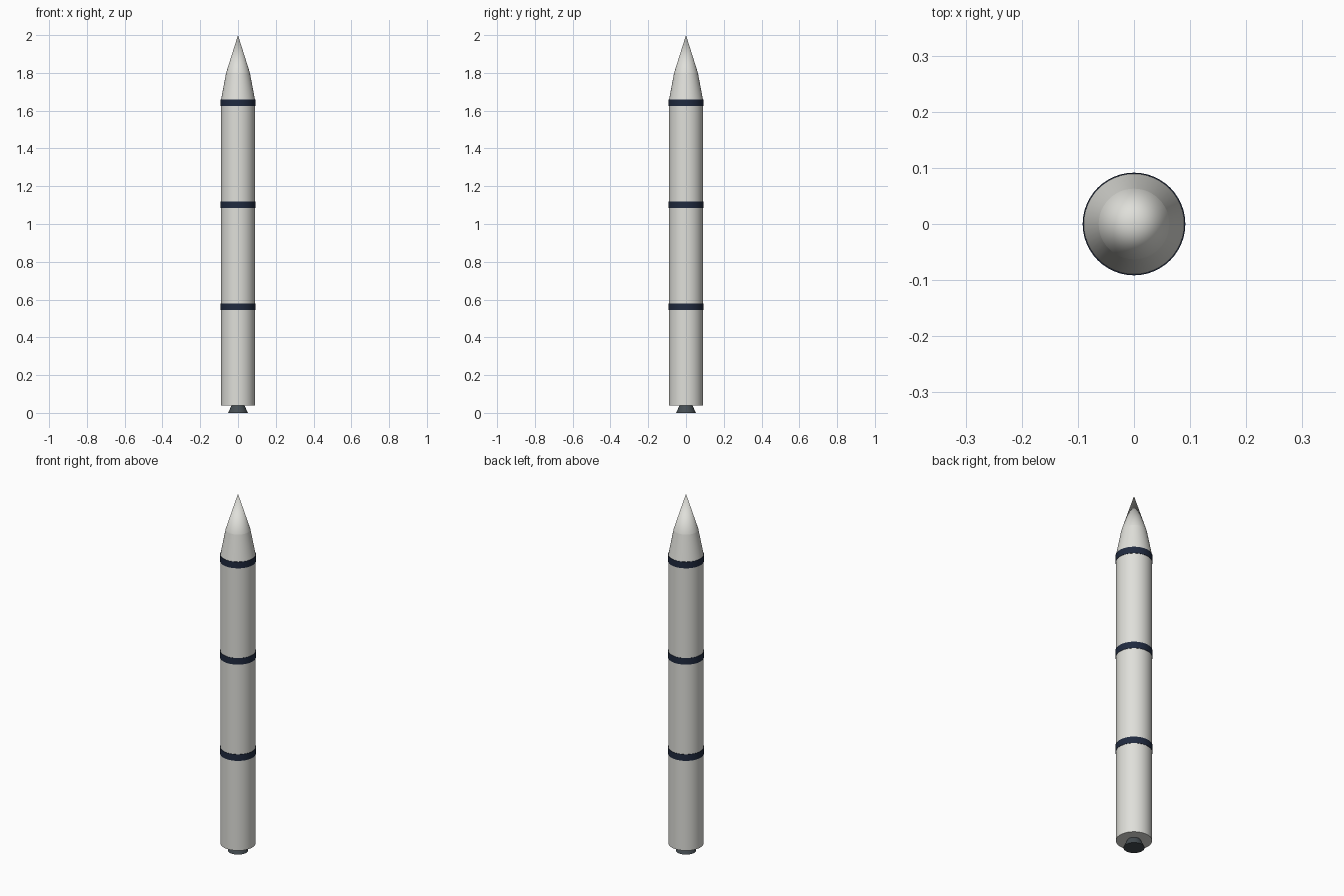
import bpy, bmesh, math

if "Cube" in bpy.data.objects:
    bpy.data.objects.remove(bpy.data.objects["Cube"])

SIDES = 48


def material(name, rgb):
    m = bpy.data.materials.new(name)
    m.diffuse_color = (*rgb, 1)
    m.use_nodes = True
    m.node_tree.nodes["Principled BSDF"].inputs["Base Color"].default_value = m.diffuse_color
    return m


white = material("warm_white", (0.74, 0.74, 0.70))
navy = material("dark_navy", (0.014, 0.023, 0.05))
gunmetal = material("gunmetal", (0.06, 0.075, 0.085))


def frustum(name, z0, z1, r0, r1, mat, cap_ends=True):
    """Upright cone or cylinder section from z0 to z1."""
    bm = bmesh.new()
    bmesh.ops.create_cone(bm, cap_ends=cap_ends, segments=SIDES,
                          radius1=r0, radius2=r1, depth=z1 - z0)
    bmesh.ops.translate(bm, vec=(0, 0, (z0 + z1) / 2), verts=bm.verts)
    me = bpy.data.meshes.new(name)
    bm.to_mesh(me)
    bm.free()
    me.materials.append(mat)
    ob = bpy.data.objects.new(name, me)
    bpy.context.collection.objects.link(ob)
    bpy.ops.object.select_all(action='DESELECT')
    ob.select_set(True)
    bpy.context.view_layer.objects.active = ob
    bpy.ops.object.shade_smooth_by_angle(angle=math.radians(30))
    return ob


R, BASE, STAGE, BAND = 0.0895, 0.04, 0.54, 0.036
TOP = BASE + 3 * STAGE

# Main tube
frustum("body", BASE, TOP, R, R, white)

# Dark ring at the top of each stage
for i in range(1, 4):
    z = BASE + i * STAGE
    frustum(f"stage_band_{i}", z - BAND, z, 0.0915, 0.0915, navy)

# Two-step pointed nose, with a crease between the steps
frustum("nose_lower", TOP, 1.80, R, 0.063, white, cap_ends=False)
frustum("nose_tip", 1.80, 2.0, 0.063, 0.0, white, cap_ends=False)

# Engine nozzle
frustum("nozzle", 0.0, BASE + 0.005, 0.052, 0.032, gunmetal)
